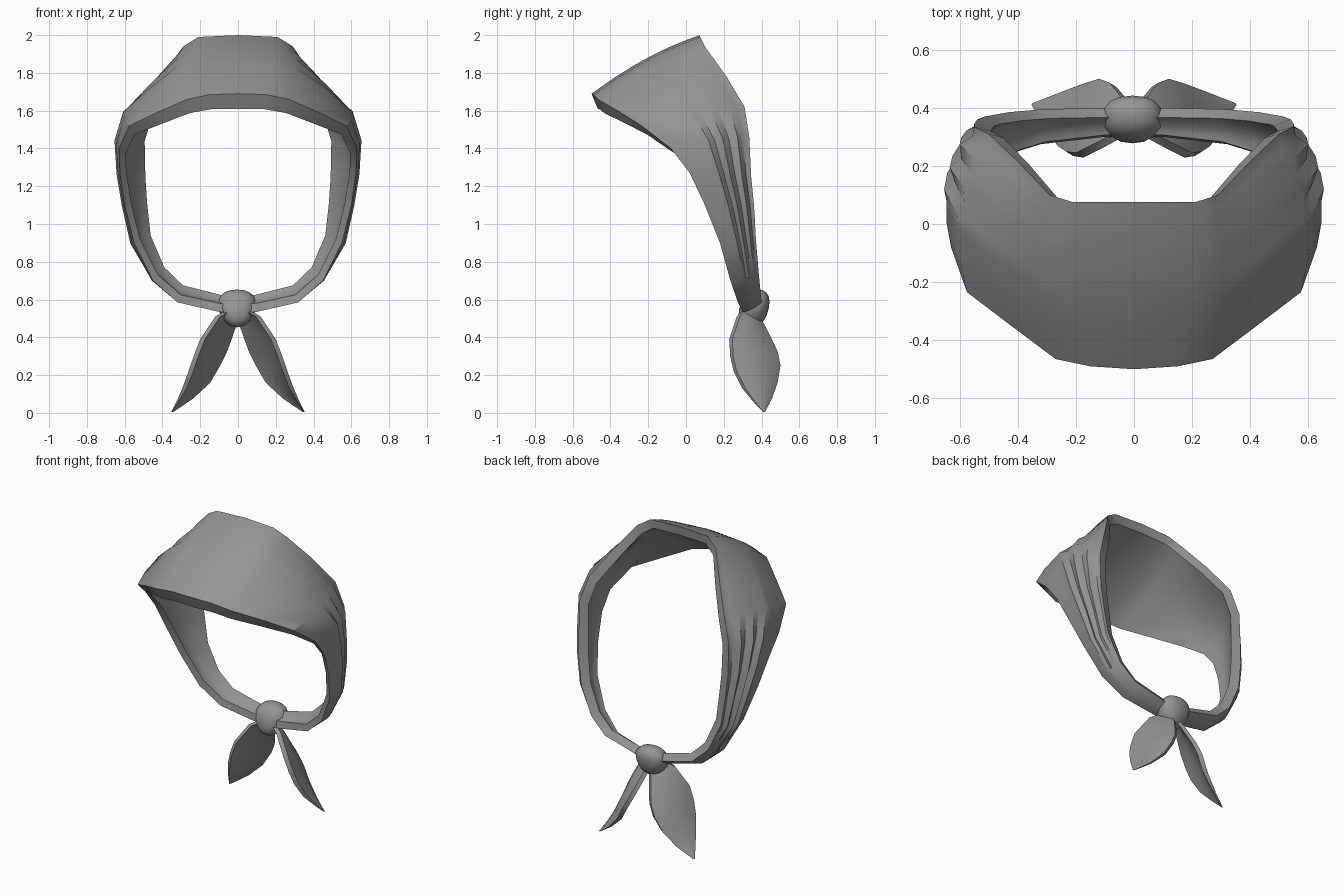
import bpy, bmesh, math
from mathutils import Vector

if "Cube" in bpy.data.objects:
    bpy.data.objects.remove(bpy.data.objects["Cube"])

grey = bpy.data.materials.new("cloth grey")
grey.diffuse_color = (0.3, 0.3, 0.3, 1)
grey.use_nodes = True
grey.node_tree.nodes["Principled BSDF"].inputs["Base Color"].default_value = grey.diffuse_color


def finish(obj, angle=35):
    """Colour and smooth one part."""
    obj.data.materials.append(grey)
    bpy.ops.object.select_all(action='DESELECT')
    bpy.context.view_layer.objects.active = obj
    obj.select_set(True)
    bpy.ops.object.shade_smooth_by_angle(angle=math.radians(angle))


def shell(name, outer, inner, ring):
    """Closed solid: each section runs along the outer side and back along the inner."""
    loops = [o + i[::-1] for o, i in zip(outer, inner)]
    n, r = len(loops[0]), len(loops)
    faces = [(i * n + j, i * n + (j + 1) % n, (i + 1) % r * n + (j + 1) % n, (i + 1) % r * n + j)
             for i in range(r if ring else r - 1) for j in range(n)]
    me = bpy.data.meshes.new(name)
    me.from_pydata([p for l in loops for p in l], [], faces)
    bm = bmesh.new()
    bm.from_mesh(me)
    if not ring:
        bmesh.ops.holes_fill(bm, edges=bm.edges, sides=0)
    bmesh.ops.recalc_face_normals(bm, faces=bm.faces)
    bm.to_mesh(me)
    bm.free()
    obj = bpy.data.objects.new(name, me)
    bpy.context.collection.objects.link(obj)
    finish(obj)


def through(f, m, b, t):
    """Quadratic arc from f through m to b."""
    c = 2 * m - (f + b) / 2
    return f * (1 - t) ** 2 + c * 2 * t * (1 - t) + b * t * t


def flip(rows):
    return [[Vector((-p[0], p[1], p[2])) for p in r] for r in rows]


# headscarf sections from crown to knot: front edge, back edge, outward bulge
sections = [
    ((0, -.5, 1.69), (0, .075, 2.0), .03),
    ((.15, -.49, 1.685), (.21, .075, 1.99), .03),
    ((.27, -.465, 1.66), (.29, .1, 1.94), .04),
    ((.43, -.345, 1.59), (.40, .215, 1.78), .06),
    ((.575, -.235, 1.52), (.50, .31, 1.62), .065),
    ((.63, -.08, 1.4), (.55, .335, 1.46), .05),
    ((.625, .02, 1.27), (.55, .345, 1.25), .04),
    ((.60, .10, 1.1), (.54, .36, 1.1), .03),
    ((.55, .18, .9), (.515, .37, .92), .03),
    ((.45, .235, .7), (.43, .385, .74), .02),
    ((.32, .275, .585), (.32, .395, .64), .01),
    ((.10, .30, .535), (.10, .40, .585), .01),
    ((0, .30, .53), (0, .40, .58), .01),
]
steps = [0, .2, .38, .48, .56, .66, .74, .85, .92, 1]
outer, inner = [], []
for f, b, bulge in sections:
    f, b = Vector(f), Vector(b)
    mid = (f + b) / 2
    u = Vector((mid.x, 0, mid.z - 1.2)).normalized()
    out = Vector((mid.x, 0, .6 * (mid.z - 1.2))).normalized()
    mid = mid + out * bulge
    # pleats are deepest at the cheeks and fade to crown and knot
    pleat = .014 * max(0, min(1, 1.5 - abs(mid.z - 1.25) / .4))
    # step from outer to inner cloth at the front and back edges
    df = Vector((-.036 * u.x, .02 + .013 * u.z, -u.z * (.08 if u.z > 0 else .045)))
    db = Vector((-.06 * u.x, -.02 + .013 * u.z, -u.z * (.06 if u.z > 0 else .04)))
    row, under = [], []
    for j, t in enumerate(steps):
        p = through(f, mid, b, t)
        fold = pleat * (-1) ** (j + 1) if .45 < t < 1 else 0
        row.append(p + out * fold)
        under.append(p + df.lerp(db, t))
    outer.append(row)
    inner.append(under)
# the right side runs down to the knot, the left side runs back up
shell("headscarf", outer + flip(outer[1:-1])[::-1], inner + flip(inner[1:-1])[::-1], True)

# knot, squarish, narrower towards the bottom
bpy.ops.mesh.primitive_uv_sphere_add(segments=16, ring_count=10, radius=1)
knot = bpy.context.object
knot.name = "knot"
for v in knot.data.vertices:
    x, y, z = (math.copysign(abs(c) ** .85, c) for c in v.co)
    taper = 1 + .3 * min(z, .2)
    v.co = (x * .102 * taper - .005, .36 + y * .078 + z * .02, .553 + z * .1)
finish(knot, 60)

# pointed tails: front edge, back edge
tail_rows = [
    ((.05, .32, .55), (.02, .39, .51)),
    ((.12, .285, .51), (.035, .42, .46)),
    ((.20, .245, .39), (.062, .46, .38)),
    ((.235, .25, .30), (.085, .487, .32)),
    ((.262, .268, .22), (.12, .50, .25)),
    ((.295, .315, .13), (.17, .485, .16)),
    ((.325, .365, .06), (.25, .455, .075)),
    ((.353, .41, .005), (.345, .418, .005)),
]
top, under = [], []
for f, b in tail_rows:
    f, b = Vector(f), Vector(b)
    thick = min(.03, .003 + .2 * f.z)
    side = Vector((b.y - f.y, f.x - b.x, 0)).normalized()
    mid = (f + b) / 2 + side * (b - f).length * .1
    row = [through(f, mid, b, t) for t in (0, .25, .5, .75, 1)]
    top.append(row)
    under.append([p - side * thick for p in row])
shell("right_tail", top, under, False)
shell("left_tail", flip(top), flip(under), False)
